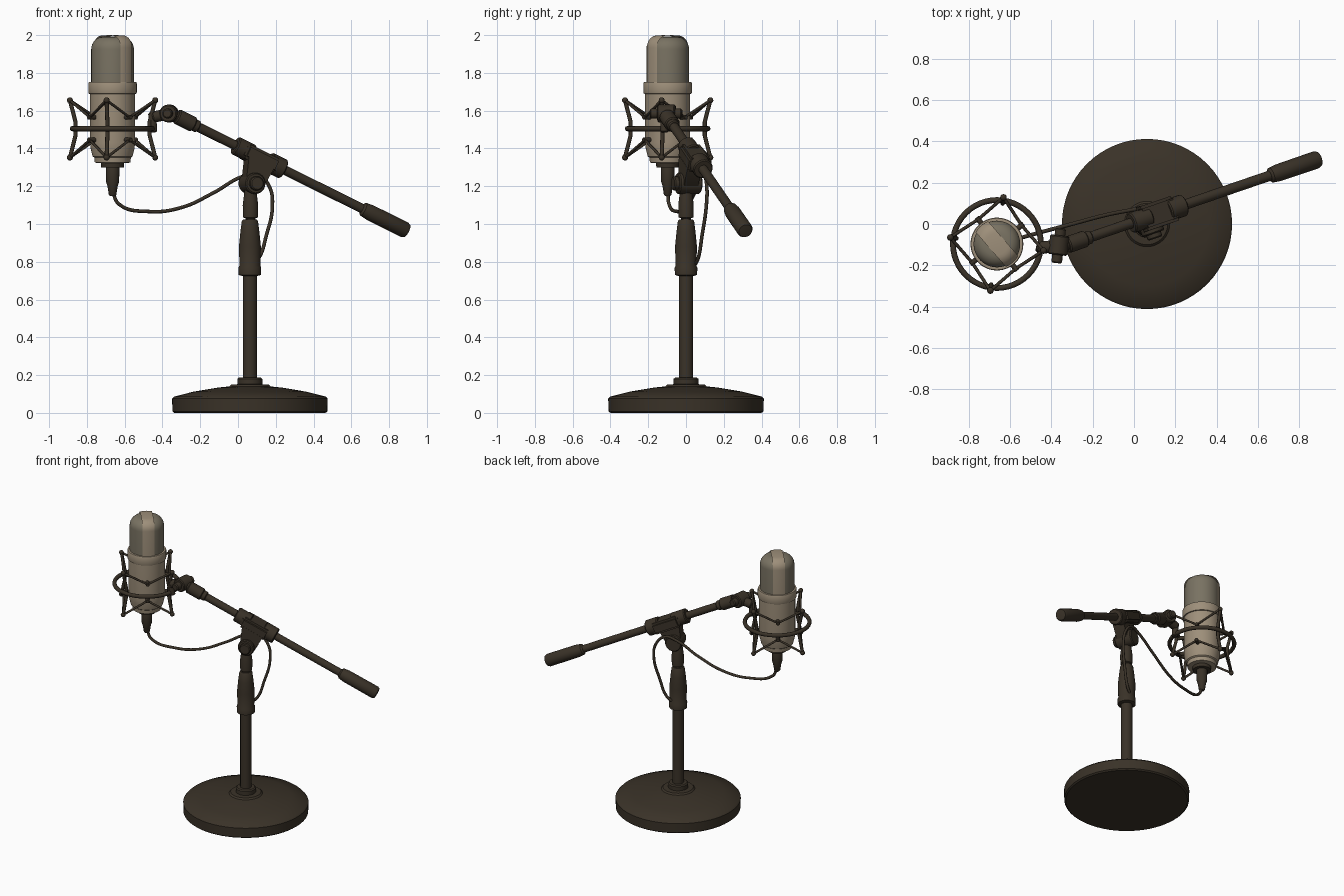
import bpy, bmesh, math
from mathutils import Vector, Matrix

if "Cube" in bpy.data.objects:
    bpy.data.objects.remove(bpy.data.objects["Cube"])


def material(name, rgb):
    m = bpy.data.materials.new(name)
    m.diffuse_color = (*rgb, 1)
    m.use_nodes = True
    m.node_tree.nodes["Principled BSDF"].inputs["Base Color"].default_value = m.diffuse_color
    return m


DARK = material("dark_brown_metal", (0.042, 0.032, 0.021))
BODY = material("champagne_metal", (0.34, 0.275, 0.195))
GRILLE = material("grey_mesh", (0.19, 0.168, 0.122))


def finish(obj, mat, angle=35):
    obj.data.materials.append(mat)
    bpy.ops.object.select_all(action='DESELECT')
    obj.select_set(True)
    bpy.context.view_layer.objects.active = obj
    if obj.type == 'CURVE':
        bpy.ops.object.convert(target='MESH')
        obj = bpy.context.object
    bpy.ops.object.shade_smooth_by_angle(angle=math.radians(angle))
    return obj


def from_bmesh(name, bm, mat):
    bmesh.ops.recalc_face_normals(bm, faces=bm.faces)
    me = bpy.data.meshes.new(name)
    bm.to_mesh(me)
    bm.free()
    obj = bpy.data.objects.new(name, me)
    bpy.context.collection.objects.link(obj)
    return finish(obj, mat)


def lathe(name, profile, mat, origin=(0, 0, 0), axis=(0, 0, 1), sides=32, slab=None):
    """Turn (radius, height) pairs around an axis; slab keeps a strip (normal, half width)."""
    bm = bmesh.new()
    rings = []
    for r, h in profile:
        rings.append([bm.verts.new((r * math.cos(2 * math.pi * i / sides),
                                    r * math.sin(2 * math.pi * i / sides), h))
                      for i in range(sides)])
    for a, b in zip(rings, rings[1:]):
        for i in range(sides):
            j = (i + 1) % sides
            bm.faces.new((a[i], a[j], b[j], b[i]))
    bm.faces.new(rings[0])
    bm.faces.new(rings[-1])
    if slab:
        n, w = slab
        for s in (1, -1):
            bmesh.ops.bisect_plane(bm, geom=bm.verts[:] + bm.edges[:] + bm.faces[:],
                                   plane_co=n * w * s, plane_no=n * s, clear_outer=True)
    rot = Vector((0, 0, 1)).rotation_difference(Vector(axis)).to_matrix().to_4x4()
    bm.transform(Matrix.Translation(origin) @ rot)
    return from_bmesh(name, bm, mat)


def rod(name, p, q, r, mat=DARK, sides=24, bevel=0.006):
    """Cylinder between two points with softened ends."""
    p, q = Vector(p), Vector(q)
    n = (q - p).length
    return lathe(name, [(r - bevel, 0), (r, bevel), (r, n - bevel), (r - bevel, n)],
                 mat, p, q - p, sides)


def tube(name, pts, r, smooth=False, cyclic=False):
    """Round tube through points."""
    cu = bpy.data.curves.new(name, 'CURVE')
    cu.dimensions = '3D'
    cu.bevel_depth, cu.bevel_resolution, cu.use_fill_caps = r, 2, True
    cu.resolution_u = 8
    if smooth:
        s = cu.splines.new('BEZIER')
        s.bezier_points.add(len(pts) - 1)
        for b, p in zip(s.bezier_points, pts):
            b.co = p
            b.handle_left_type = b.handle_right_type = 'AUTO'
    else:
        s = cu.splines.new('POLY')
        s.points.add(len(pts) - 1)
        for b, p in zip(s.points, pts):
            b.co = (*p, 1)
    s.use_cyclic_u = cyclic
    obj = bpy.data.objects.new(name, cu)
    bpy.context.collection.objects.link(obj)
    return finish(obj, DARK, 60)


# Weighted base and stand column
PX = 0.063
lathe("base", [(0.40, 0), (0.41, 0.008), (0.412, 0.075), (0.402, 0.086), (0.30, 0.112),
               (0.17, 0.134), (0.11, 0.14), (0.10, 0.15), (0.06, 0.152)], DARK, (PX, 0, 0), sides=64)
lathe("base_collar", [(0.066, 0.14), (0.066, 0.18), (0.058, 0.187), (0.03, 0.187)], DARK, (PX, 0, 0))
rod("lower_pole", (PX, 0, 0.15), (PX, 0, 0.75), 0.037)
lathe("height_clutch", [(0.04, 0.725), (0.059, 0.73), (0.06, 0.77), (0.055, 0.78), (0.058, 0.88),
                        (0.05, 0.96), (0.043, 1.015), (0.036, 1.025)], DARK, (PX, 0, 0))
lathe("upper_pole", [(0.026, 1.0), (0.026, 1.03), (0.039, 1.035), (0.041, 1.10), (0.036, 1.14),
                     (0.03, 1.19)], DARK, (PX + 0.003, 0, 0))

# Boom: a straight tilted tube with a rear grip
A, B = Vector((-0.29, -0.09, 1.553)), Vector((0.885, 0.312, 0.968))
D = (B - A).normalized()


def on_boom(x):
    return A + (B - A) * ((x - A.x) / (B.x - A.x))


rod("boom_tube", A, B, 0.025)
lathe("boom_grip", [(0.026, 0), (0.037, 0.01), (0.042, 0.05), (0.043, 0.265), (0.036, 0.28), (0.015, 0.282)],
      DARK, on_boom(0.655), D)
rod("boom_front_collar", on_boom(-0.325), on_boom(-0.235), 0.041)
rod("boom_front_ring", on_boom(-0.24), on_boom(-0.21), 0.033)

# Boom clamp and pivot under it
side = D.cross(Vector((0, 0, 1))).normalized()
up = side.cross(D)
rod("clamp_front_collar", on_boom(-0.015), on_boom(0.075), 0.05)
rod("clamp_rear_collar", on_boom(0.16), on_boom(0.24), 0.054)
bm = bmesh.new()
bmesh.ops.create_cube(bm, size=1)
frame = Matrix((D, -side, up)).transposed().to_4x4()
bm.transform(Matrix.Translation(on_boom(0.115) - up * 0.005) @ frame @ Matrix.Diagonal((0.2, 0.125, 0.08, 1)))
bmesh.ops.bevel(bm, geom=bm.edges[:], offset=0.014, segments=2, affect='EDGES')
from_bmesh("clamp_block", bm, DARK)

bm = bmesh.new()
flat = Vector((D.x, D.y, 0)).normalized()
pivot = Vector((0.075, 0.01, 1.215))
plate = [bm.verts.new(pivot + flat * u + Vector((0, 0, h)) - side * 0.04)
         for u, h in [(-0.05, -0.02), (0, -0.055), (0.05, -0.02), (0.11, 0.08), (-0.03, 0.15)]]
face = bm.faces.new(plate)
ext = bmesh.ops.extrude_face_region(bm, geom=[face])["geom"]
bmesh.ops.translate(bm, vec=side * 0.08, verts=[v for v in ext if isinstance(v, bmesh.types.BMVert)])
from_bmesh("pivot_bracket", bm, DARK)
rod("pivot_barrel", pivot - side * 0.065, pivot + side * 0.06, 0.056)
rod("pivot_knob", pivot + side * 0.05, pivot + side * 0.085, 0.038, sides=12)

# Swivel joint between the boom and the microphone mount
K = Vector((-0.365, -0.105, 1.585))
J = Vector((0.12, 1, 0)).normalized()
rod("swivel_barrel", K - J * 0.045, K + J * 0.05, 0.047)
rod("swivel_bolt", K - J * 0.085, K + J * 0.085, 0.026)
rod("swivel_neck", K, on_boom(-0.28), 0.032)
rod("swivel_arm", K + Vector((0.01, 0, 0)), (-0.455, -0.115, 1.565), 0.03)
rod("mount_lug", (-0.455, -0.115, 1.59), (-0.448, -0.115, 1.485), 0.021)

# Microphone: body, grille, band and connector
MX, MY = -0.664, -0.097
M = (MX, MY, 0)
lathe("microphone_body", [(0.07, 1.322), (0.094, 1.325), (0.097, 1.352), (0.106, 1.358), (0.116, 1.40),
                          (0.119, 1.43), (0.119, 1.70)], BODY, M, sides=48)
lathe("microphone_band", [(0.115, 1.688), (0.126, 1.69), (0.128, 1.695), (0.128, 1.745),
                          (0.125, 1.752), (0.11, 1.753)], BODY, M, sides=48)


def dome(r, top):
    c = 0.065
    arc = [(r - c + c * math.cos(a * math.pi / 16), top - c + c * math.sin(a * math.pi / 16)) for a in range(9)]
    return [(r, 1.74)] + arc + [(0.02, top + 0.002)]


lathe("microphone_grille", dome(0.113, 1.991), GRILLE, M, sides=48)
ang = math.radians(-49 + 90)
lathe("grille_strap", dome(0.118, 1.998), BODY, M, sides=96,
      slab=(Vector((math.cos(ang), math.sin(ang), 0)), 0.04))
lathe("base_cap", [(0.06, 1.30), (0.062, 1.326)], DARK, M)
lathe("cable_connector", [(0.014, 1.148), (0.02, 1.155), (0.027, 1.2), (0.035, 1.225), (0.036, 1.31),
                          (0.03, 1.325)], DARK, M)


# Shock mount: ring, bowed posts, pegs and elastic bands
def polar(deg, r, z):
    a = math.radians(deg)
    return Vector((MX + r * math.cos(a), MY + r * math.sin(a), z))


tube("shock_ring", [polar(a * 7.5, 0.213, 1.505) for a in range(48)], 0.014, cyclic=True)
for k in range(4):
    a = 82 + 90 * k
    lo, hi = polar(a, 0.228, 1.352), polar(a, 0.228, 1.655)
    tube(f"shock_post_{k}", [lo, polar(a, 0.198, 1.47), polar(a, 0.198, 1.54), hi], 0.011)
    for n, p in (("low", lo), ("high", hi)):
        bm = bmesh.new()
        bmesh.ops.create_uvsphere(bm, u_segments=12, v_segments=8, radius=0.016)
        bm.transform(Matrix.Translation(p))
        from_bmesh(f"post_tip_{n}_{k}", bm, DARK)
    for n, z0, z1 in (("low", 1.352, 1.445), ("high", 1.655, 1.565)):
        tube(f"elastic_{n}_{k}", [polar(a, 0.228, z0), polar(a + 45, 0.15, z1),
                                  polar(a + 90, 0.228, z0)], 0.008)
        rod(f"peg_{n}_{k}", polar(a + 45, 0.11, z1), polar(a + 45, 0.162, z1), 0.013, sides=12, bevel=0.003)

# Cable: hangs from the connector to the pivot, then drops to the clutch
tube("cable", [(MX, MY, 1.17), (-0.63, -0.09, 1.105), (-0.47, -0.045, 1.066), (-0.3, 0.0, 1.087),
               (-0.13, 0.045, 1.165), (0.02, 0.075, 1.25), (0.1, 0.095, 1.265), (0.165, 0.11, 1.2),
               (0.182, 0.107, 1.09), (0.15, 0.085, 0.94), (0.11, 0.065, 0.82), (0.08, 0.052, 0.79)],
     0.0095, smooth=True)
